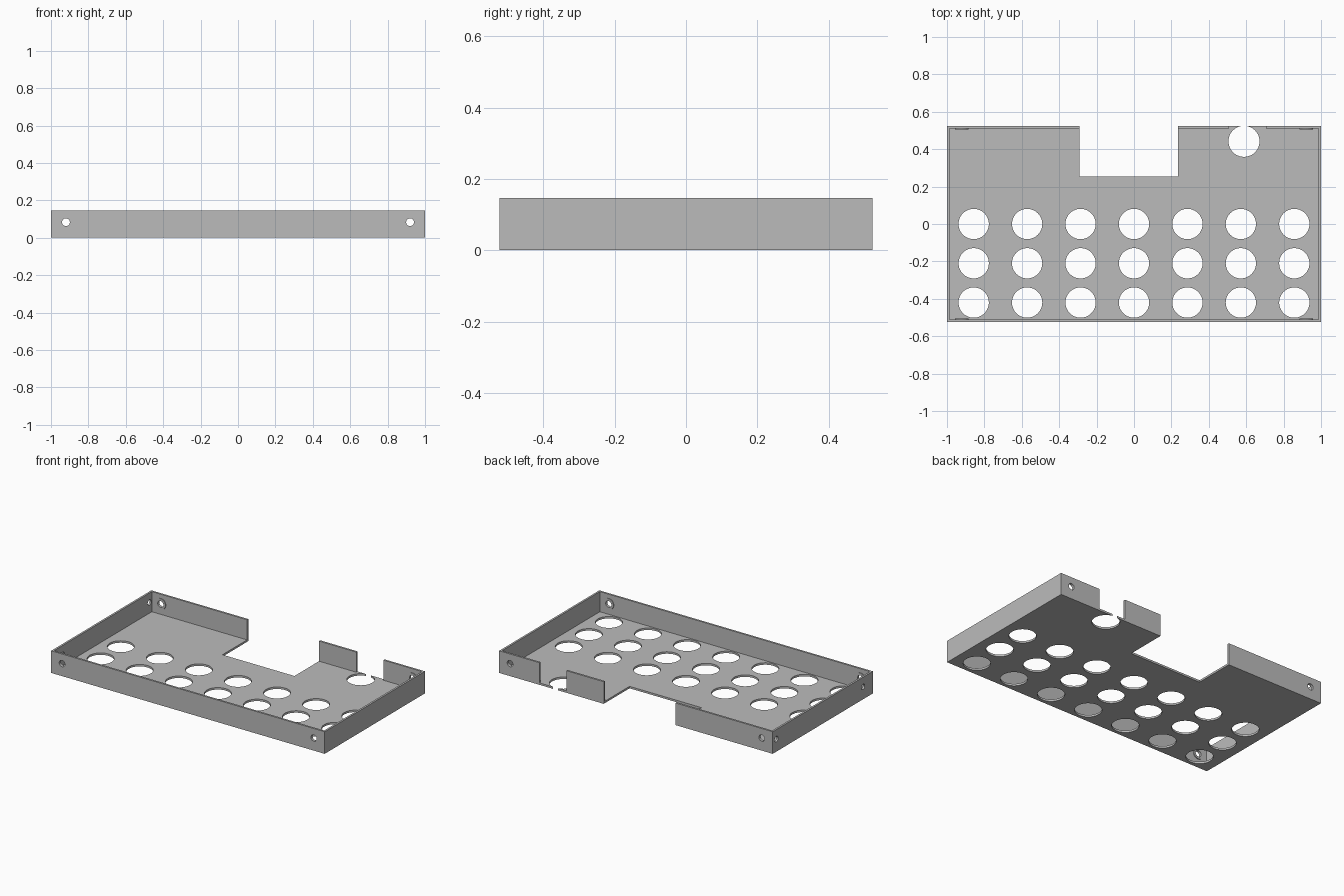
import bpy, bmesh, math
from mathutils import Matrix, Vector

if "Cube" in bpy.data.objects:
    bpy.data.objects.remove(bpy.data.objects["Cube"])

W, D, H, T = 1.0, 0.523, 0.146, 0.013   # half width, half depth, height, sheet thickness

metal = bpy.data.materials.new("grey sheet metal")
metal.diffuse_color = (0.5, 0.5, 0.5, 1)
metal.use_nodes = True
metal.node_tree.nodes["Principled BSDF"].inputs["Base Color"].default_value = metal.diffuse_color


def add_box(bm, lo, hi):
    lo, hi = Vector(lo), Vector(hi)
    m = Matrix.Translation((lo + hi) / 2) @ Matrix.Diagonal((*(hi - lo), 1))
    bmesh.ops.create_cube(bm, size=1, matrix=m)


def add_cyl(bm, pos, r, depth, axis="Z", seg=48):
    rot = {"X": Matrix.Rotation(math.pi / 2, 4, "Y"),
           "Y": Matrix.Rotation(math.pi / 2, 4, "X"),
           "Z": Matrix.Identity(4)}[axis]
    bmesh.ops.create_cone(bm, cap_ends=True, segments=seg, radius1=r, radius2=r,
                          depth=depth, matrix=Matrix.Translation(pos) @ rot)


def finish(bm, name):
    me = bpy.data.meshes.new(name)
    bm.to_mesh(me)
    bm.free()
    ob = bpy.data.objects.new(name, me)
    bpy.context.collection.objects.link(ob)
    return ob


def box_object(name, lo, hi):
    bm = bmesh.new()
    add_box(bm, lo, hi)
    return finish(bm, name)


# Solid block for the tray
tray = box_object("tray", (-W, -D, 0), (W, D, H))
tray.data.materials.append(metal)

# Cutters: hollow inside, rear notch, gap in the rear wall
cutters = [
    box_object("inside_cutter", (-W + T, -D + T, T), (W - T, D - T, H + 0.1)),
    box_object("notch_cutter", (-0.291, 0.254, -0.1), (0.235, D + 0.1, H + 0.2)),
    box_object("gap_cutter", (0.508, D - 0.03, T), (0.706, D + 0.1, H + 0.2)),
]

# Floor holes, the rear cable hole and the small screw holes
bm = bmesh.new()
for i in range(-3, 4):
    for y in (0.0, -0.21, -0.42):
        add_cyl(bm, (i * 2 / 7, y, 0), 0.081, 0.1)
add_cyl(bm, (0.588, 0.442, 0), 0.083, 0.1)
for x in (-0.92, 0.92):
    for y in (-D, D):
        add_cyl(bm, (x, y, 0.083), 0.021, 0.06, "Y", 24)
add_cyl(bm, (-W, 0.485, 0.083), 0.018, 0.05, "X", 24)
add_cyl(bm, (-W, -0.42, 0.083), 0.018, 0.05, "X", 24)
cutters.append(finish(bm, "hole_cutter"))

for c in cutters:
    c.hide_render = True
    mod = tray.modifiers.new(c.name, "BOOLEAN")
    mod.operation, mod.solver, mod.object = "DIFFERENCE", "EXACT", c

# Bake the cuts and remove the cutters
bpy.context.view_layer.update()
dg = bpy.context.evaluated_depsgraph_get()
baked = bpy.data.meshes.new_from_object(tray.evaluated_get(dg))
tray.modifiers.clear()
tray.data = baked
baked.materials.clear()
baked.materials.append(metal)
for p in baked.polygons:
    p.material_index = 0
for c in cutters:
    bpy.data.objects.remove(c)

# Thin rings around the screw holes on the inner faces
bm = bmesh.new()
for x in (-0.92, 0.92):
    for s in (-1, 1):
        rings = []
        for r, off in ((0.021, 0), (0.021, 0.005), (0.036, 0.005), (0.036, 0)):
            y = s * (D - T - off)
            rings.append([bm.verts.new((x + r * math.cos(a), y, 0.083 + r * math.sin(a)))
                          for a in (k * math.tau / 24 for k in range(24))])
        for a, b in zip(rings, rings[1:] + rings[:1]):
            for k in range(24):
                n = (k + 1) % 24
                bm.faces.new((a[k], a[n], b[n], b[k]))
bmesh.ops.recalc_face_normals(bm, faces=bm.faces)
nuts = finish(bm, "screw_rings")
nuts.data.materials.append(metal)
